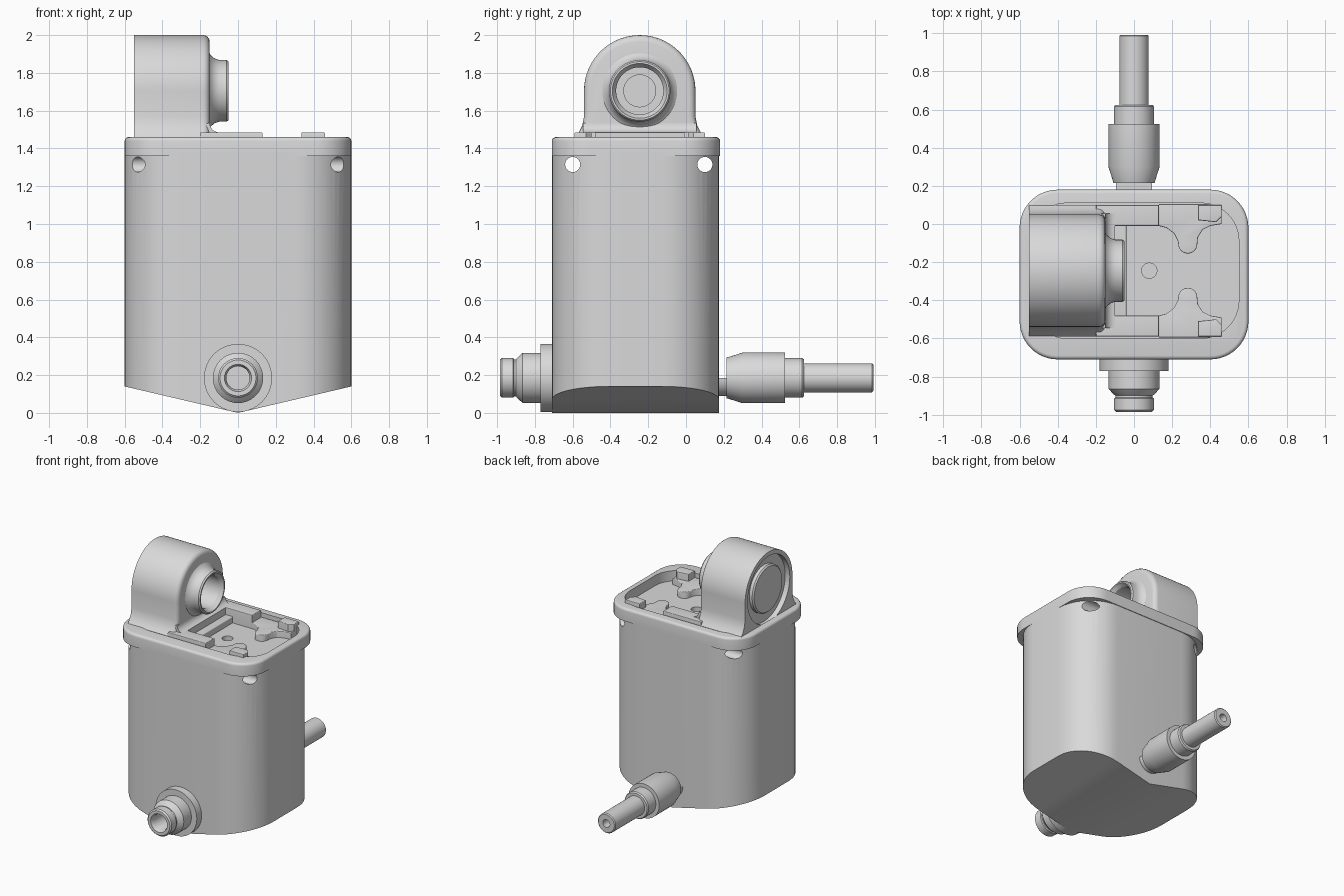
import bpy, bmesh
from math import sin, cos, pi, radians

cube = bpy.data.objects.get("Cube")
if cube:
    bpy.data.objects.remove(cube, do_unlink=True)

GREY = (0.7, 0.7, 0.7, 1.0)
mat = bpy.data.materials.new("light_grey")
mat.use_nodes = True
mat.diffuse_color = GREY
mat.node_tree.nodes["Principled BSDF"].inputs["Base Color"].default_value = GREY

MID_Y = -0.245   # centre line of the top mechanism
PORT_Z = 0.185   # height of both pipe fittings


def place(axis, a, b, t):
    return {"x": (t, a, b), "y": (a, t, b), "z": (a, b, t)}[axis]


def finish(name, bm):
    bmesh.ops.remove_doubles(bm, verts=bm.verts, dist=1e-5)
    bmesh.ops.recalc_face_normals(bm, faces=bm.faces)
    mesh = bpy.data.meshes.new(name)
    bm.to_mesh(mesh)
    bm.free()
    obj = bpy.data.objects.new(name, mesh)
    bpy.context.collection.objects.link(obj)
    mesh.materials.append(mat)
    return obj


def activate(obj):
    bpy.ops.object.select_all(action="DESELECT")
    obj.select_set(True)
    bpy.context.view_layer.objects.active = obj


def prism(axis, pts, t0, t1, bevel=0.0):
    """Extrude a 2D outline along an axis, optionally rounding the far rim."""
    bm = bmesh.new()
    near = [bm.verts.new(place(axis, a, b, t0)) for a, b in pts]
    far = [bm.verts.new(place(axis, a, b, t1)) for a, b in pts]
    bm.faces.new(near)
    cap = bm.faces.new(far)
    for i in range(len(pts)):
        j = (i + 1) % len(pts)
        bm.faces.new((near[i], near[j], far[j], far[i]))
    bmesh.ops.recalc_face_normals(bm, faces=bm.faces)
    if bevel:
        bmesh.ops.bevel(bm, geom=list(cap.edges), offset=bevel, segments=4,
                        profile=0.5, affect="EDGES")
    return bm


def lathe(name, axis, centre, profile, segments=64):
    """Revolve (radius, position) pairs around an axis."""
    bm = bmesh.new()
    rings = []
    for r, t in profile:
        rings.append([bm.verts.new(place(axis, centre[0] + r * cos(2 * pi * k / segments),
                                         centre[1] + r * sin(2 * pi * k / segments), t))
                      for k in range(segments)])
    for p, q in zip(rings, rings[1:]):
        for k in range(segments):
            n = (k + 1) % segments
            bm.faces.new((p[k], p[n], q[n], q[k]))
    return finish(name, bm)


def arc(cx, cy, r, start, end, steps=12):
    return [(cx + r * cos(radians(start + (end - start) * k / steps)),
             cy + r * sin(radians(start + (end - start) * k / steps)))
            for k in range(steps + 1)]


def rounded_rect(x0, x1, y0, y1, r):
    return (arc(x1 - r, y1 - r, r, 0, 90) + arc(x0 + r, y1 - r, r, 90, 180)
            + arc(x0 + r, y0 + r, r, 180, 270) + arc(x1 - r, y0 + r, r, 270, 360))


def cut(obj, cutter):
    mod = obj.modifiers.new("cut", "BOOLEAN")
    mod.operation = "DIFFERENCE"
    mod.solver = "EXACT"
    mod.object = cutter
    cutter.hide_render = True
    activate(obj)
    bpy.ops.object.modifier_apply(modifier=mod.name)
    bpy.data.objects.remove(cutter, do_unlink=True)


def rod_cutter(axis, centre, r, t0, t1):
    return lathe("cutter", axis, centre, [(0, t0), (r, t0), (r, t1), (0, t1)], 48)


# Tank body with a shallow V-shaped underside
FLOOR = 1.38
bm = prism("z", rounded_rect(-0.6, 0.6, -0.71, 0.175, 0.3), -0.3, FLOOR)
for side in (-1, 1):
    res = bmesh.ops.bisect_plane(bm, geom=bm.verts[:] + bm.edges[:] + bm.faces[:],
                                 plane_co=(0, 0, 0), plane_no=(side * 0.14, 0, -0.6),
                                 clear_outer=True)
    rim = [e for e in bm.edges if e.is_boundary]
    bmesh.ops.edgeloop_fill(bm, edges=rim)
body = finish("tank_body", bm)
for y in (-0.6, 0.1):
    cut(body, rod_cutter("x", (y, 1.315), 0.04, -0.8, 0.8))
cut(body, rod_cutter("z", (0.08, MID_Y), 0.04, 1.33, 1.5))

# Top rim with its open recess
lip = finish("top_rim", prism("z", rounded_rect(-0.6, 0.6, -0.71, 0.18, 0.2), 1.36, 1.46, 0.02))
cut(lip, finish("cutter", prism("z", rounded_rect(-0.55, 0.55, -0.6, 0.11, 0.2), 1.2, 1.6)))

# Raised plate parts in the recess, mirrored about the centre line
finish("inner_step", prism("z", rounded_rect(-0.4, -0.04, -0.58, 0.09, 0.04), 1.36, 1.43, 0.008))
KNOB = ([(0.13, 0.105), (0.13, -0.01), (0.17, -0.02), (0.21, -0.05), (0.23, -0.09)]
        + arc(0.282, -0.105, 0.05, 180, 360)
        + [(0.335, -0.07), (0.36, -0.03), (0.4, -0.01), (0.46, 0.0), (0.46, 0.105)])
RAIL = [(-0.2, 0.1), (-0.2, -0.01), (0.13, -0.01), (0.13, 0.1)]
TAB = [(0.335, 0.1), (0.335, 0.02), (0.43, 0.01), (0.46, 0.04), (0.46, 0.1)]
for end, flip in (("back", 1), ("front", -1)):
    for part, outline, top in (("locking_knob", KNOB, 1.43), ("side_rail", RAIL, 1.485),
                               ("end_tab", TAB, 1.485)):
        pts = [(x, MID_Y + flip * (y - MID_Y)) for x, y in outline]
        finish(end + "_" + part, prism("z", pts, 1.36, top, 0.006))

# Arched housing with flared foot
EYE = (MID_Y, 1.705)
R = 0.295
foot = [(R, 1.57), (R + 0.01, 1.52), (R + 0.03, 1.48), (R + 0.05, 1.455), (R + 0.05, 1.37)]
arch = (arc(*EYE, R, 180, 0, 40) + [(MID_Y + d, z) for d, z in foot]
        + [(MID_Y - d, z) for d, z in reversed(foot)])
housing = finish("arched_housing", prism("x", arch, -0.55, -0.15, 0.035))
cut(housing, rod_cutter("x", EYE, 0.262, -0.7, -0.51))
cut(housing, rod_cutter("x", EYE, 0.13, -0.42, 0.0))
lathe("housing_end_disc", "x", EYE, [(0, -0.46), (0.185, -0.46), (0.185, -0.535),
                                     (0.175, -0.545), (0, -0.545)])
lathe("housing_neck", "x", EYE,
      [(0.13, -0.17), (0.215, -0.16), (0.19, -0.145), (0.172, -0.125), (0.163, -0.1),
       (0.163, -0.06), (0.155, -0.05), (0.145, -0.05), (0.125, -0.08), (0.125, -0.4),
       (0.087, -0.4), (0.087, -0.38), (0, -0.38)])
# Fillet where the housing meets the plate
fillet = [(-0.18, 1.37), (-0.18, 1.53)] + arc(-0.1, 1.535, 0.05, 180, 270, 8) + [(-0.1, 1.37)]
finish("housing_fillet", prism("y", fillet, MID_Y - 0.3, MID_Y + 0.3))

# Front pipe fitting
PORT = (0, PORT_Z)
lathe("front_flange", "y", PORT, [(0, -0.65), (0.18, -0.65), (0.18, -0.77), (0, -0.77)])
lathe("front_fitting", "y", PORT,
      [(0, -0.72), (0.133, -0.72), (0.133, -0.865), (0.105, -0.895), (0.098, -0.9),
       (0.098, -0.91), (0.105, -0.915), (0.105, -0.975), (0.095, -0.985), (0.072, -0.985),
       (0.062, -0.965), (0.062, -0.8), (0, -0.8)])

# Rear pipe fitting
finish("rear_fitting_neck", prism("y", arc(0, PORT_Z, 0.095, 180, 360, 24), 0.1, 0.24))
lathe("rear_fitting", "y", PORT,
      [(0, 0.215), (0.108, 0.215), (0.112, 0.23), (0.134, 0.3), (0.134, 0.525),
       (0.105, 0.525), (0.105, 0.615), (0.098, 0.625), (0, 0.625)])
lathe("rear_pipe", "y", PORT,
      [(0, 0.6), (0.077, 0.6), (0.077, 0.985), (0.07, 0.992), (0.03, 0.992),
       (0.03, 0.85), (0, 0.85)])

# Smooth curved faces, keep hard edges
for obj in list(bpy.context.collection.objects):
    if obj.type == "MESH" and mat.name in obj.data.materials:
        activate(obj)
        bpy.ops.object.shade_smooth_by_angle(angle=radians(30))
